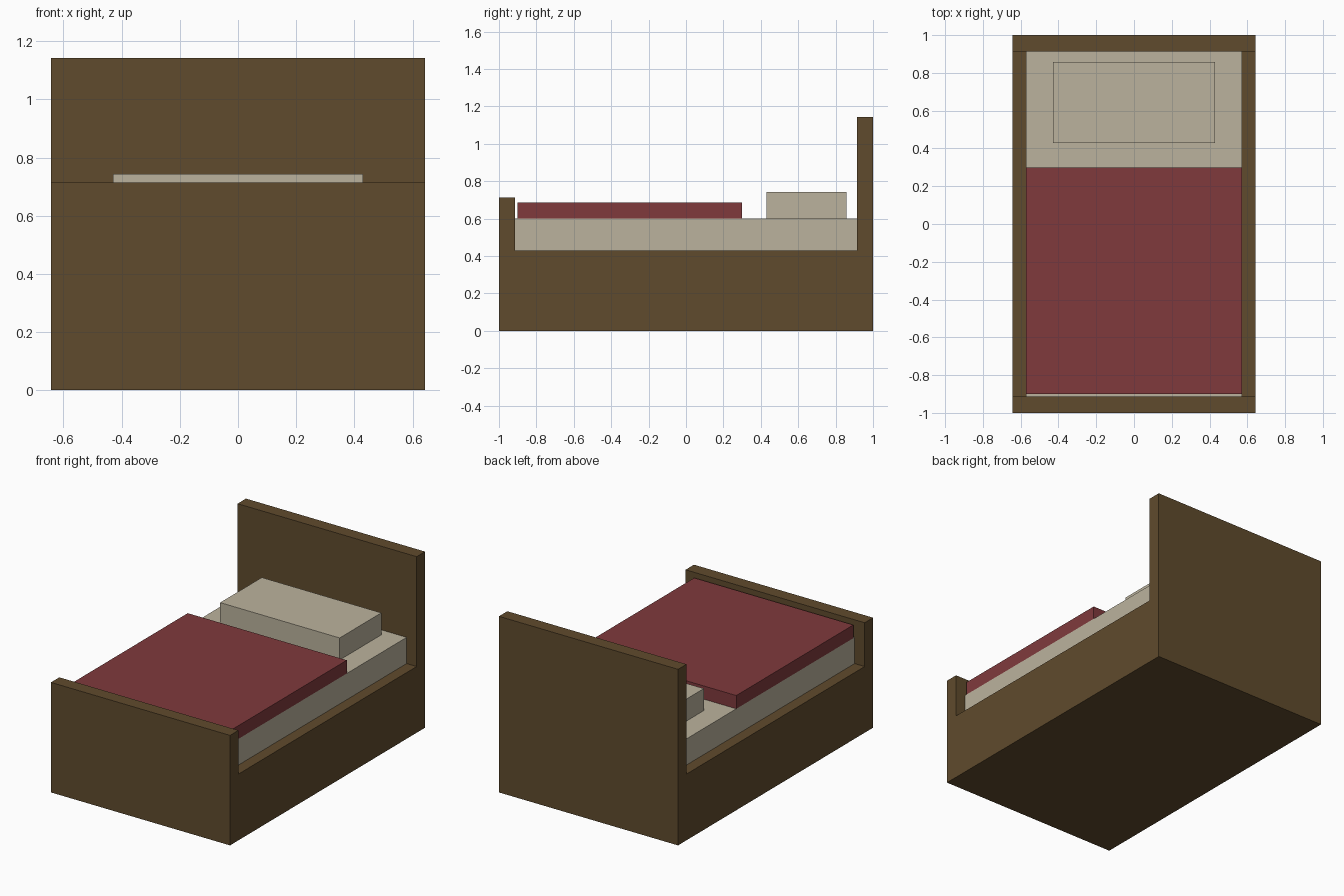
import bpy

if "Cube" in bpy.data.objects:
    bpy.data.objects.remove(bpy.data.objects["Cube"])


def material(name, rgb):
    m = bpy.data.materials.new(name)
    m.diffuse_color = (*rgb, 1.0)
    m.use_nodes = True
    m.node_tree.nodes["Principled BSDF"].inputs["Base Color"].default_value = m.diffuse_color
    return m


wood = material("brown_wood", (0.117, 0.070, 0.026))
linen = material("cream_linen", (0.500, 0.450, 0.340))
red = material("red_cloth", (0.215, 0.042, 0.046))


def box(name, half_width, y, z, mat):
    """Box centred on x, spanning the given y and z ranges."""
    bpy.ops.mesh.primitive_cube_add(size=1)
    ob = bpy.context.object
    ob.name = name
    ob.location = (0, sum(y) / 2, sum(z) / 2)
    ob.scale = (2 * half_width, y[1] - y[0], z[1] - z[0])
    bpy.ops.object.transform_apply(location=True, rotation=False, scale=True)
    ob.data.materials.append(mat)
    return ob


# Wooden frame
box("bed_base", 0.643, (-0.914, 0.914), (0, 0.43), wood)
box("footboard", 0.643, (-1.0, -0.914), (0, 0.714), wood)
box("headboard", 0.643, (0.914, 1.0), (0, 1.143), wood)

# Bedding
box("mattress", 0.571, (-0.914, 0.914), (0.43, 0.60), linen)
box("blanket", 0.571, (-0.90, 0.30), (0.60, 0.686), red)
box("pillow", 0.429, (0.43, 0.857), (0.60, 0.743), linen)
